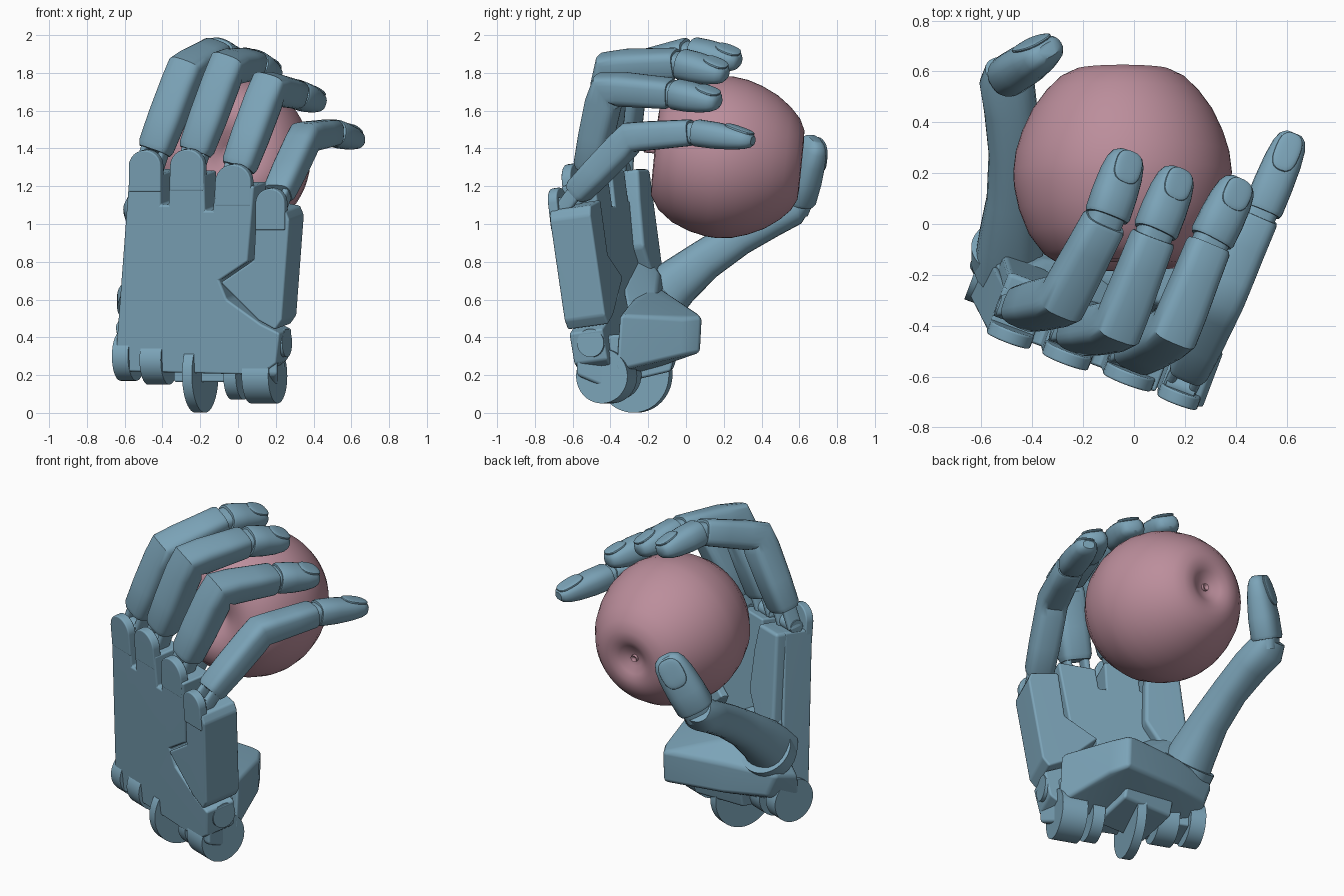
import bpy, bmesh
from math import sin, cos, pi, radians, copysign
from mathutils import Vector, Matrix

if "Cube" in bpy.data.objects:
    bpy.data.objects.remove(bpy.data.objects["Cube"])

def material(name, rgb):
    m = bpy.data.materials.new(name)
    m.diffuse_color = (*rgb, 1)
    m.use_nodes = True
    m.node_tree.nodes["Principled BSDF"].inputs["Base Color"].default_value = m.diffuse_color
    return m

BLUE = material("blue_shell", (0.20, 0.37, 0.48))
PINK = material("pink_fruit", (0.50, 0.27, 0.33))

# Palm frame: across, depth (towards the fruit), up; origin at the wrist edge of the back plate
U = Vector((0.94, -0.35, 0))
V = Vector((0.35, 0.93, 0.13))
W = Vector((0.06, -0.14, 1))
ORIGIN = Vector((-0.27, -0.412, 0.20))

def palm_point(x, z, b):
    """World point from front-view x, z and a depth behind the back plate."""
    c = z - 0.2
    a = (x + 0.27 - 0.06 * c) / 0.94
    return ORIGIN + U * a + V * b + W * c

def finish(bm, name, mat=BLUE, bevel=0, angle=35):
    bmesh.ops.recalc_face_normals(bm, faces=bm.faces)
    if bevel:
        sharp = [e for e in bm.edges if e.calc_face_angle(0) > radians(25)]
        bmesh.ops.bevel(bm, geom=sharp, offset=bevel, segments=3, profile=0.5,
                        affect='EDGES', clamp_overlap=True)
    me = bpy.data.meshes.new(name)
    bm.to_mesh(me)
    bm.free()
    ob = bpy.data.objects.new(name, me)
    bpy.context.collection.objects.link(ob)
    me.materials.append(mat)
    bpy.ops.object.select_all(action='DESELECT')
    ob.select_set(True)
    bpy.context.view_layer.objects.active = ob
    bpy.ops.object.shade_smooth_by_angle(angle=radians(angle))
    if bevel:
        ob.modifiers.new("flat_faces", 'WEIGHTED_NORMAL').keep_sharp = True
    return ob

def slab(name, pts, b0, b1, bevel=0.012):
    bm = bmesh.new()
    f = bm.faces.new([bm.verts.new(palm_point(x, z, b0)) for x, z in pts])
    r = bmesh.ops.extrude_face_region(bm, geom=[f])
    bmesh.ops.translate(bm, vec=V * (b1 - b0),
                        verts=[g for g in r['geom'] if isinstance(g, bmesh.types.BMVert)])
    return finish(bm, name, bevel=bevel)

def hull(name, pts, bevel):
    bm = bmesh.new()
    for p in pts:
        bm.verts.new(p)
    r = bmesh.ops.convex_hull(bm, input=bm.verts)
    junk = [g for g in r['geom_interior'] if isinstance(g, bmesh.types.BMVert)]
    bmesh.ops.delete(bm, geom=junk, context='VERTS')
    return finish(bm, name, bevel=bevel, angle=45)

def disc(name, centre, radius, width, axis=U):
    bm = bmesh.new()
    rot = axis.to_track_quat('Z', 'Y').to_matrix().to_4x4()
    bmesh.ops.create_cone(bm, cap_ends=True, segments=40, radius1=radius, radius2=radius,
                          depth=width, matrix=Matrix.Translation(centre) @ rot)
    return finish(bm, name)

def loft(name, path, sizes, side, power=3.2, n=24):
    """Skin rounded-box rings along a path; sizes are (half width, half depth)."""
    path = [Vector(p) for p in path]
    bm = bmesh.new()
    rings = []
    for i, (p, (w, d)) in enumerate(zip(path, sizes)):
        t = (path[min(i + 1, len(path) - 1)] - path[max(i - 1, 0)]).normalized()
        s = (side - t * side.dot(t)).normalized()
        up = s.cross(t)
        ring = []
        for k in range(n):
            c, q = cos(2 * pi * k / n), sin(2 * pi * k / n)
            e = 2 / power
            ring.append(bm.verts.new(p + s * w * copysign(abs(c) ** e, c)
                                     + up * d * copysign(abs(q) ** e, q)))
        rings.append(ring)
    for r0, r1 in zip(rings, rings[1:]):
        for k in range(n):
            bm.faces.new((r0[k], r0[(k + 1) % n], r1[(k + 1) % n], r1[k]))
    bm.faces.new(rings[0][::-1])
    bm.faces.new(rings[-1])
    return finish(bm, name, angle=38)

def fingertip(name, base, tip, side, w, d):
    """Tapered end segment with a thin nail."""
    base, tip = Vector(base), Vector(tip)
    steps = [(0, .93, .93), (.05, 1, 1), (.35, 1, .98), (.65, .95, .86), (.85, .84, .70), (.95, .68, .54), (1, .42, .32)]
    loft(name, [base.lerp(tip, t) for t, _, _ in steps],
         [(w * a, d * b) for _, a, b in steps], side, 2.5)
    t = (tip - base).normalized()
    s = (side - t * side.dot(t)).normalized()
    up = s.cross(t)
    fwd = (t - up * 0.2).normalized()
    top = s.cross(fwd)
    mid = base.lerp(tip, 0.75) + up * d * 0.70
    rot = Matrix((s, fwd, top)).transposed().to_4x4()
    bm = bmesh.new()
    bmesh.ops.create_uvsphere(bm, u_segments=24, v_segments=12, radius=1)
    for v in bm.verts:      # squared-off oval
        v.co = Vector([copysign(abs(c) ** 0.75, c) for c in v.co])
    bm.transform(Matrix.Translation(mid) @ rot @ Matrix.Diagonal((w * .64, (tip - base).length * .25, .013, 1)))
    finish(bm, name + "_nail")

def finger(name, mcp, pip, dip, tip, w, d):
    mcp, pip, dip, tip = map(Vector, (mcp, pip, dip, tip))
    side = (dip - pip).cross(pip - mcp).normalized()
    # one bent shell covers the first two segments
    path = [mcp.lerp(pip, .17), mcp.lerp(pip, .22), mcp.lerp(pip, .5), mcp.lerp(pip, .86), pip,
            pip.lerp(dip, .22), pip.lerp(dip, .6), pip.lerp(dip, .93), pip.lerp(dip, .97)]
    k = [(.85, .75), (.95, .88), (1, .96), (1, 1), (1, 1.0), (.98, .95), (.93, .90), (.90, .86), (.84, .78)]
    loft(name + "_shell", path, [(w * a, d * b) for a, b in k], side, 3.4)
    # hinge arms and pin at the knuckle
    for sgn in (-1, 1):
        off = side * w * .55 * sgn
        loft(name + "_hinge_arm", [mcp - W * .02 + off, mcp.lerp(pip, .22) + off],
             [(.02, d * .5)] * 2, side)
    disc(name + "_hinge_pin", mcp, .042, w * 1.4, U)
    # neck then end segment
    loft(name + "_neck", [pip.lerp(dip, .88), dip.lerp(tip, .15)], [(w * .74, d * .7)] * 2, side)
    fingertip(name + "_tip", dip.lerp(tip, .03), tip, side, w * .93, d * .88)

# Fingers
finger("index", (-.475, -.345, 1.30), (-.28, -.30, 1.81), (-.11, .02, 1.91), (-.02, .285, 1.86), .096, .09)
finger("middle", (-.26, -.44, 1.29), (-.06, -.40, 1.83), (.08, -.04, 1.85), (.18, .215, 1.79), .096, .09)
finger("ring", (-.03, -.53, 1.21), (.16, -.42, 1.72), (.30, -.07, 1.69), (.42, .175, 1.645), .096, .09)
finger("little", (.185, -.64, 1.10), (.355, -.29, 1.46), (.50, .04, 1.485), (.63, .355, 1.44), .085, .082)

# Thumb
thumb_side = Vector((-.66, -.41, .52))
loft("thumb_stem", [(-.49, -.17, .57), (-.485, -.05, .69), (-.475, .1, .81), (-.475, .28, .93),
                    (-.485, .45, 1.025), (-.50, .56, 1.08), (-.50, .61, 1.13)],
     [(.14, .15), (.125, .13), (.105, .108), (.097, .098), (.105, .096), (.108, .093), (.085, .07)],
     Vector((-1, 0, 0)), 2.4)
loft("thumb_neck", [(-.50, .57, 1.08), (-.46, .62, 1.2)], [(.085, .065)] * 2, thumb_side)
fingertip("thumb_tip", (-.485, .59, 1.13), (-.335, .685, 1.45), thumb_side, .11, .085)

# Back plate and palm body, with slots between the knuckle stubs
slab("palm_body", [(-.65, .30), (-.635, .22), (.12, .20), (.20, .26), (.22, .42), (.12, .47), (-.06, .60),
                   (-.10, .70), (.05, .80), (.085, 1.20), (-.125, 1.20), (-.135, 1.07), (-.175, 1.07),
                   (-.18, 1.26), (-.365, 1.26), (-.37, 1.10), (-.41, 1.10), (-.41, 1.26), (-.578, 1.26)], 0, .19)
slab("palm_ridge", [(-.60, .72), (-.44, .70), (-.36, .85), (-.38, 1.1), (-.41, 1.26), (-.578, 1.26)], .16, .25, .02)

# Rounded knuckle plates standing in front of each hinge
for who, x, top, w in (("index", -.495, 1.39, .085), ("middle", -.272, 1.395, .09),
                       ("ring", -.028, 1.315, .095), ("little", .175, 1.19, .078)):
    base = top - .22
    front = -.02 if who == "little" else -.002
    arc = [(x + w * cos(pi * k / 12), top - w + w * sin(pi * k / 12)) for k in range(13)]
    slab(who + "_knuckle_plate", [(x - w, base), (x + w, base)] + arc, front, front + .052, .008)

# Outer blade under the little finger
slab("little_finger_blade", [(-.09, .69), (.11, .49), (.20, .44), (.235, .49), (.275, 1.02), (.255, 1.07),
                             (.10, 1.10), (.085, .81)], -.012, .22)

# Heel of the palm that carries the thumb
hull("palm_heel", [(-.655, -.17, .46), (-.63, -.22, .30), (-.60, -.03, .50), (-.54, -.02, .36),
                   (-.30, .04, .52), (-.28, .04, .34), (.10, .085, .51), (.10, .075, .32),
                   (.16, -.02, .50), (.16, -.03, .30), (.25, -.35, .52), (.25, -.37, .22),
                   (-.48, -.20, .70), (-.15, -.2, .64), (-.55, -.26, .24), (-.1, -.33, .18)], .02)
hull("heel_upper", [(-.57, -.25, .62), (-.56, -.12, .72), (-.35, -.14, .74), (-.50, -.22, .86), (-.40, -.25, .84),
                    (-.10, -.33, .66), (-.10, -.16, .58), (-.56, -.05, .5), (.05, -.3, .5), (-.5, -.3, .5)], .02)
disc("thumb_socket", Vector((-.485, -.12, .59)), .155, .09, Vector((0, .7, .72)))

# Wrist: large centre disc, rounded lugs and pivot cap
disc("wrist_disc", Vector((-.20, -.27, .203)), .202, .055)
for x, y, z, r, w in ((-.58, -.19, .30, .13, .09), (-.42, -.25, .28, .13, .12),
                      (.0, -.37, .20, .13, .07), (.14, -.42, .195, .145, .15)):
    disc("wrist_lug", Vector((x, y, z)), r, w)
hull("wrist_corner", [(x, y, z) for x in (.08, .21) for y, z in
                      ((-.56 - (x - .14) * .35, .40), (-.56 - (x - .14) * .35, .20), (-.35, .10), (-.3, .42))], .02)
disc("blade_pivot", Vector((.19, -.48, .37)), .075, .15)
hull("wrist_block", [(x, y, z) for x in (-.34, .0) for y, z in
                     ((-.33, .16), (-.08, .22), (-.05, .34), (-.33, .34))], .015)

# Round fruit: lathed profile with a dimpled end, and its stem
axis = Vector((0, .99, -.10)).normalized()
fruit_mat = Matrix.Translation((-.045, .217, 1.352)) @ axis.to_track_quat('Z', 'Y').to_matrix().to_4x4()

def lathe(name, profile, mat):
    bm = bmesh.new()
    vs = [bm.verts.new((r, 0, h)) for r, h in profile]
    es = [bm.edges.new(p) for p in zip(vs, vs[1:])]
    bmesh.ops.spin(bm, geom=vs + es, cent=(0, 0, 0), axis=(0, 0, 1), angle=2 * pi, steps=64)
    bmesh.ops.remove_doubles(bm, verts=bm.verts, dist=1e-4)
    bm.transform(fruit_mat)
    finish(bm, name, mat, angle=60)

lathe("fruit", [(0, -.30), (.04, -.32), (.10, -.365), (.17, -.385), (.24, -.38), (.31, -.335), (.37, -.255),
                (.408, -.16), (.427, -.07), (.43, -.01), (.42, .07), (.395, .15), (.355, .235), (.30, .31),
                (.243, .365), (.185, .393), (.13, .397), (.09, .38), (.05, .355), (0, .345)], PINK)
lathe("fruit_bud", [(0, .34), (.022, .345), (.02, .365), (.01, .36), (0, .35)], PINK)
lathe("fruit_stem", [(0, -.29), (.016, -.30), (.018, -.44), (0, -.445)], PINK)
